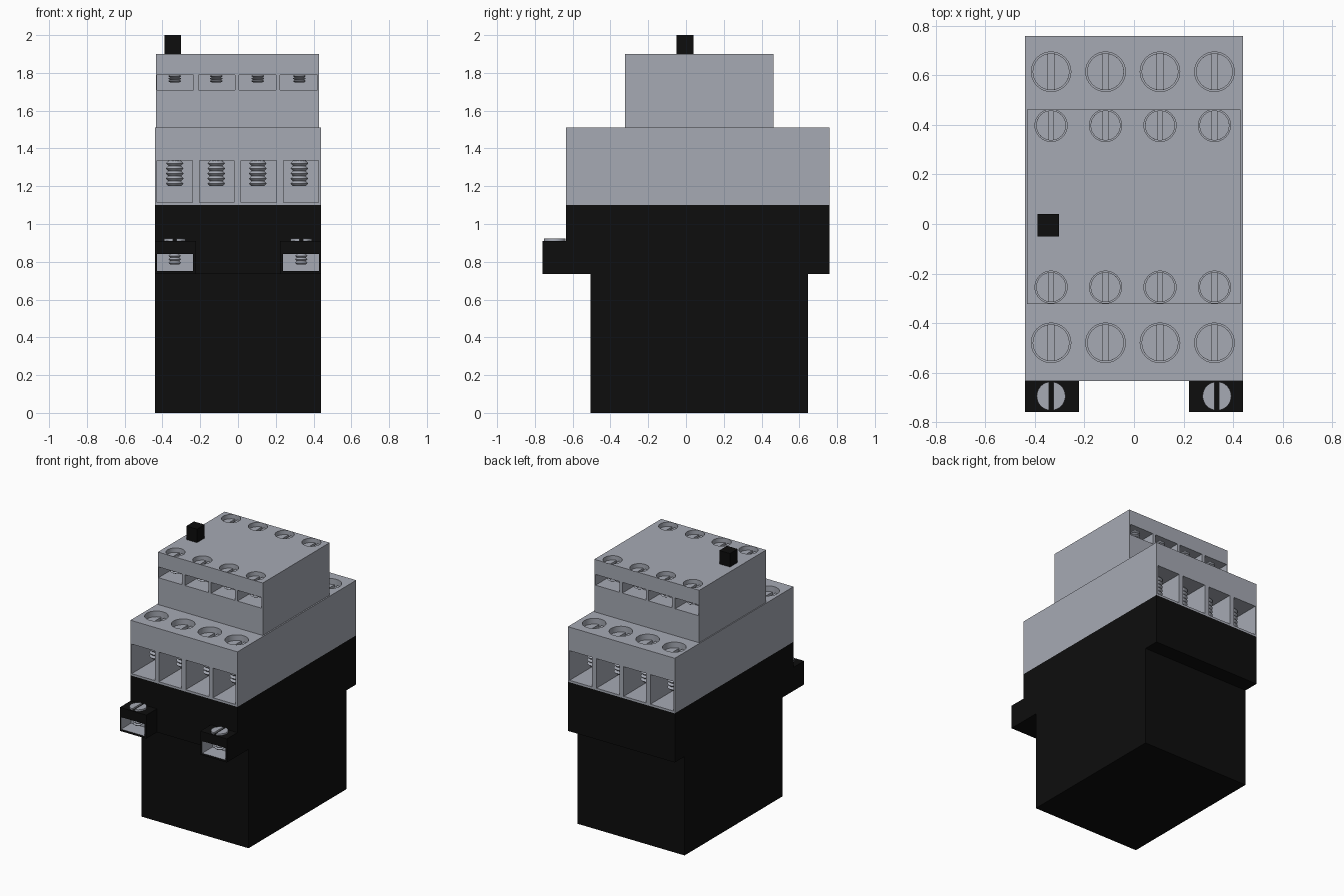
import bpy, bmesh, math
from mathutils import Matrix

if "Cube" in bpy.data.objects:
    bpy.data.objects.remove(bpy.data.objects["Cube"])


def material(name, rgb):
    m = bpy.data.materials.new(name)
    m.diffuse_color = (*rgb, 1)
    m.use_nodes = True
    m.node_tree.nodes["Principled BSDF"].inputs["Base Color"].default_value = m.diffuse_color
    return m


BLACK = material("black_plastic", (0.004, 0.004, 0.004))
GREY = material("light_grey", (0.38, 0.40, 0.455))
MATS = [BLACK, GREY]


def to_object(bm, name, index):
    bmesh.ops.recalc_face_normals(bm, faces=bm.faces)
    me = bpy.data.meshes.new(name)
    for f in bm.faces:
        f.material_index = index
    bm.to_mesh(me)
    bm.free()
    for m in MATS:
        me.materials.append(m)
    ob = bpy.data.objects.new(name, me)
    bpy.context.collection.objects.link(ob)
    return ob


def add_box(bm, x0, x1, y0, y1, z0, z1):
    mat = (Matrix.Translation(((x0 + x1) / 2, (y0 + y1) / 2, (z0 + z1) / 2))
           @ Matrix.Diagonal((x1 - x0, y1 - y0, z1 - z0, 1)))
    bmesh.ops.create_cube(bm, size=1, matrix=mat)


def add_cyl(bm, x, y, z0, z1, r):
    bmesh.ops.create_cone(bm, cap_ends=True, segments=32, radius1=r, radius2=r, depth=z1 - z0,
                          matrix=Matrix.Translation((x, y, (z0 + z1) / 2)))


def box(name, index, *dims):
    bm = bmesh.new()
    add_box(bm, *dims)
    return to_object(bm, name, index)


def cut(target, bm):
    """Subtract a set of separate grey-faced cutters from the target, then drop them."""
    cutter = to_object(bm, "cutter", 1)
    cutter.hide_render = True
    mod = target.modifiers.new("cut", 'BOOLEAN')
    mod.operation, mod.solver, mod.object = 'DIFFERENCE', 'EXACT', cutter
    bpy.context.view_layer.objects.active = target
    bpy.ops.object.modifier_apply(modifier=mod.name)
    bpy.data.objects.remove(cutter, do_unlink=True)


def extrude_outline(bm, pts, z0, z1):
    lo = [bm.verts.new((x, y, z0)) for x, y in pts]
    hi = [bm.verts.new((x, y, z1)) for x, y in pts]
    bm.faces.new(lo)
    bm.faces.new(hi)
    for i in range(len(pts)):
        j = (i + 1) % len(pts)
        bm.faces.new((lo[i], lo[j], hi[j], hi[i]))


def add_screw(bm, x, y, top, r, tip, thread_top, thread_r, turns):
    """Slotted head with a ridged shank below it."""
    slot, thick = r * 0.16, r * 0.35
    add_cyl(bm, x, y, top - thick * 2, top - thick, r)
    a0 = math.acos(slot / r)
    for s in (-1, 1):
        arc = [-a0 + 2 * a0 * i / 14 for i in range(15)]
        extrude_outline(bm, [(x + s * r * math.cos(a), y + r * math.sin(a)) for a in arc],
                        top - thick, top)
    core = thread_r * 0.72
    add_cyl(bm, x, y, tip, top - thick * 2, core)
    pitch = (thread_top - tip) / turns
    for k in range(turns):
        for r1, r2, h in ((core, thread_r, 0.25), (thread_r, core, 0.75)):
            bmesh.ops.create_cone(bm, cap_ends=True, segments=24, radius1=r1, radius2=r2,
                                  depth=pitch / 2,
                                  matrix=Matrix.Translation((x, y, tip + (k + h) * pitch)))


# Black base and wider middle section
box("base_housing", 0, -0.44, 0.44, -0.505, 0.645, 0, 0.735)
box("middle_housing", 0, -0.44, 0.44, -0.635, 0.76, 0.735, 1.10)

# Grey terminal blocks with wire pockets and screw wells on both ends
COLS = (-0.335, -0.115, 0.105, 0.325)


def terminal_block(name, dims, pockets, pz0, pz1, rows, hole_r, well, head_drop, tip, thread_r, turns):
    body = box(name, 1, *dims)
    y0, y1, top = dims[2], dims[3], dims[5]
    holes, screws = bmesh.new(), bmesh.new()
    for a, b in pockets:
        add_box(holes, a, b, y0 - 0.05, 2 * rows[0] - y0, pz0, pz1)
        add_box(holes, a, b, 2 * rows[1] - y1, y1 + 0.05, pz0, pz1)
    for x in COLS:
        for y in rows:
            add_cyl(holes, x, y, top - well, top + 0.05, hole_r)
            add_screw(screws, x, y, top - head_drop, hole_r * 0.93, tip, pz1, thread_r, turns)
    cut(body, holes)
    to_object(screws, name + "_screws", 1)


terminal_block("lower_terminal_block", (-0.44, 0.44, -0.635, 0.76, 1.10, 1.51),
               ((-0.43, -0.24), (-0.205, -0.02), (0.015, 0.205), (0.24, 0.425)),
               1.115, 1.335, (-0.48, 0.615), 0.08, 0.09, 0.04, 1.20, 0.047, 5)
terminal_block("upper_terminal_block", (-0.433, 0.43, -0.323, 0.463, 1.51, 1.90),
               ((-0.428, -0.235), (-0.21, -0.015), (0.005, 0.20), (0.222, 0.42)),
               1.71, 1.79, (-0.255, 0.398), 0.065, 0.075, 0.03, 1.75, 0.035, 3)

# Coil terminal tabs at the front, grey-lined pockets
coil_screws = bmesh.new()
for side, s in (("left", -1), ("right", 1)):
    xa, xb = sorted((s * 0.44, s * 0.222))
    tab = box(side + "_coil_tab", 0, xa, xb, -0.76, -0.635, 0.735, 0.91)
    pa, pb = sorted((s * 0.43, s * 0.238))
    pocket = bmesh.new()
    add_box(pocket, pa, pb, -0.80, -0.642, 0.75, 0.84)
    cut(tab, pocket)
    add_screw(coil_screws, s * 0.335, -0.695, 0.922, 0.058, 0.785, 0.84, 0.033, 3)
to_object(coil_screws, "coil_screws", 1)

# Test button on top
box("test_button", 0, -0.39, -0.302, -0.05, 0.04, 1.89, 2.0)

# Smooth the round parts, keep the edges sharp
bpy.ops.object.select_all(action='SELECT')
bpy.context.view_layer.objects.active = bpy.data.objects["lower_terminal_block"]
bpy.ops.object.shade_smooth_by_angle(angle=math.radians(30))
